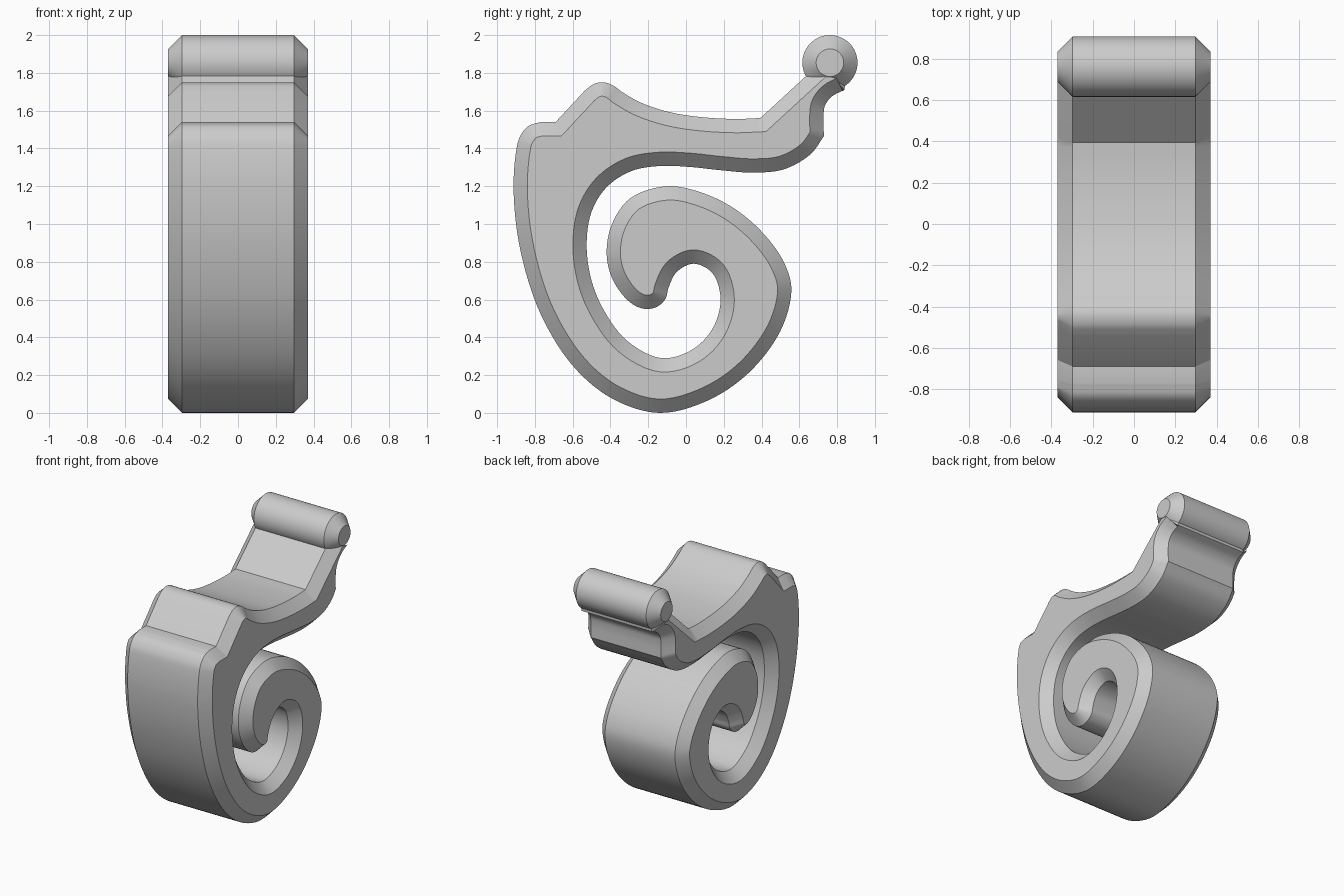
import bpy, bmesh, math
from mathutils import Vector
from mathutils.geometry import delaunay_2d_cdt

cube = bpy.data.objects.get("Cube")
if cube:
    bpy.data.objects.remove(cube, do_unlink=True)

HALF_WIDTH = 0.37
CHAMFER = 0.073

grey = bpy.data.materials.new("plain grey")
grey.use_nodes = True
grey.diffuse_color = (0.6, 0.6, 0.6, 1)
grey.node_tree.nodes["Principled BSDF"].inputs["Base Color"].default_value = grey.diffuse_color


def smooth_run(points, steps=6):
    """Centripetal Catmull-Rom curve through the points, last point left out."""
    pts = [Vector(p) for p in points]
    pts = [2 * pts[0] - pts[1]] + pts + [2 * pts[-1] - pts[-2]]
    result = []
    for a, b, c, d in zip(pts, pts[1:], pts[2:], pts[3:]):
        ta = 0
        tb = ta + math.sqrt((b - a).length)
        tc = tb + math.sqrt((c - b).length)
        td = tc + math.sqrt((d - c).length)
        for i in range(steps):
            t = tb + (tc - tb) * i / steps
            ab = a.lerp(b, (t - ta) / (tb - ta))
            bc = b.lerp(c, (t - tb) / (tc - tb))
            cd = c.lerp(d, (t - tc) / (td - tc))
            abc = ab.lerp(bc, (t - ta) / (tc - ta))
            bcd = bc.lerp(cd, (t - tb) / (td - tb))
            result.append(abc.lerp(bcd, (t - tb) / (tc - tb)))
    return result


def inset(outline, distance):
    """Mitred inward offset of a clockwise outline, folded points collapsed."""
    result = []
    for i, point in enumerate(outline):
        before = (point - outline[i - 1]).normalized()
        after = (outline[(i + 1) % len(outline)] - point).normalized()
        n1 = Vector((before.y, -before.x))
        n2 = Vector((after.y, -after.x))
        moved = point + (n1 + n2) * distance / (1 + n1.dot(n2))
        folded = min((moved - p).length for p in outline) < distance * 0.999
        result.append(result[-1].copy() if folded and result else moved)
    return result


def chamfered_slab(name, outline):
    """Extrude a side outline across x, with chamfered rims and flat caps."""
    bm = bmesh.new()
    cap = inset(outline, CHAMFER)
    edge_x = HALF_WIDTH - CHAMFER
    layers = [(-HALF_WIDTH, cap), (-edge_x, outline), (edge_x, outline), (HALF_WIDTH, cap)]
    rings = [[bm.verts.new((x, p.x, p.y)) for p in loop] for x, loop in layers]
    for low, high in zip(rings, rings[1:]):
        for i in range(len(low)):
            bm.faces.new((low[i - 1], low[i], high[i], high[i - 1]))
    # Caps follow the concave inset outline
    rim = [Vector(p) for p in dict.fromkeys(tuple(p) for p in cap)]
    border = [(i, (i + 1) % len(rim)) for i in range(len(rim))]
    flat = delaunay_2d_cdt(rim, border, [], 1, 1e-5)
    for x in (-HALF_WIDTH, HALF_WIDTH):
        verts = [bm.verts.new((x, p.x, p.y)) for p in flat[0]]
        for face in flat[2]:
            bm.faces.new([verts[i] for i in face])
    bmesh.ops.remove_doubles(bm, verts=bm.verts, dist=1e-4)
    bmesh.ops.recalc_face_normals(bm, faces=bm.faces)
    mesh = bpy.data.meshes.new(name)
    bm.to_mesh(mesh)
    bm.free()
    mesh.materials.append(grey)
    obj = bpy.data.objects.new(name, mesh)
    bpy.context.collection.objects.link(obj)
    bpy.ops.object.select_all(action="DESELECT")
    obj.select_set(True)
    bpy.context.view_layer.objects.active = obj
    bpy.ops.object.shade_smooth_by_angle(angle=math.radians(30))


# Scroll body: side outline as (y, z), run by run
lip_underside = [(.73, 1.465), (.66, 1.37), (.52, 1.29), (.36, 1.272), (.18, 1.285),
                 (.02, 1.302), (-.14, 1.307), (-.29, 1.28), (-.42, 1.195)]
inner_channel = [(-.5, 1.065), (-.526, .89), (-.5, .7), (-.43, .535), (-.31, .38),
                 (-.13, .29), (.03, .333), (.14, .445), (.183, .6), (.14, .74),
                 (.04, .79), (-.05, .745)]
coil_tip = [(-.093, .661), (-.108, .605), (-.148, .565), (-.204, .55), (-.265, .565),
            (-.33, .618), (-.394, .72), (-.42, .84)]
coil_outside = [(-.394, .995), (-.294, 1.137), (-.098, 1.2), (.1, 1.16), (.283, 1.063),
                (.44, .915), (.53, .772), (.558, .645), (.5, .434), (.33, .21), (.11, .063)]
belly = [(-.14, 0), (-.38, .07), (-.585, .233), (-.765, .513), (-.876, .857),
         (-.913, 1.18), (-.897, 1.4), (-.878, 1.465), (-.835, 1.518), (-.77, 1.54)]
shoulder = [(-.77, 1.54), (-.69, 1.54)]
crest = [(-.535, 1.707), (-.49, 1.74), (-.437, 1.75), (-.385, 1.733), (-.34, 1.7),
         (-.24, 1.643), (-.09, 1.593), (.07, 1.567), (.26, 1.556), (.394, 1.561)]
ramp = [(.394, 1.561), (.708, 1.85), (.845, 1.85)]
neck = [(.84, 1.71), (.775, 1.677), (.737, 1.63), (.728, 1.575), (.73, 1.465)]

outline = smooth_run(lip_underside + inner_channel + coil_tip + coil_outside + belly)
outline += [Vector(p) for p in shoulder]
outline += smooth_run(crest)
outline += [Vector(p) for p in ramp]
outline += smooth_run(neck)
chamfered_slab("scroll_body", outline)

# Round bar at the tip of the lip
SIDES = 64
angles = [-math.tau * i / SIDES for i in range(SIDES)]
bar = [Vector((.762 + .146 * math.cos(a), 1.854 + .146 * math.sin(a))) for a in angles]
chamfered_slab("tip_bar", bar)
